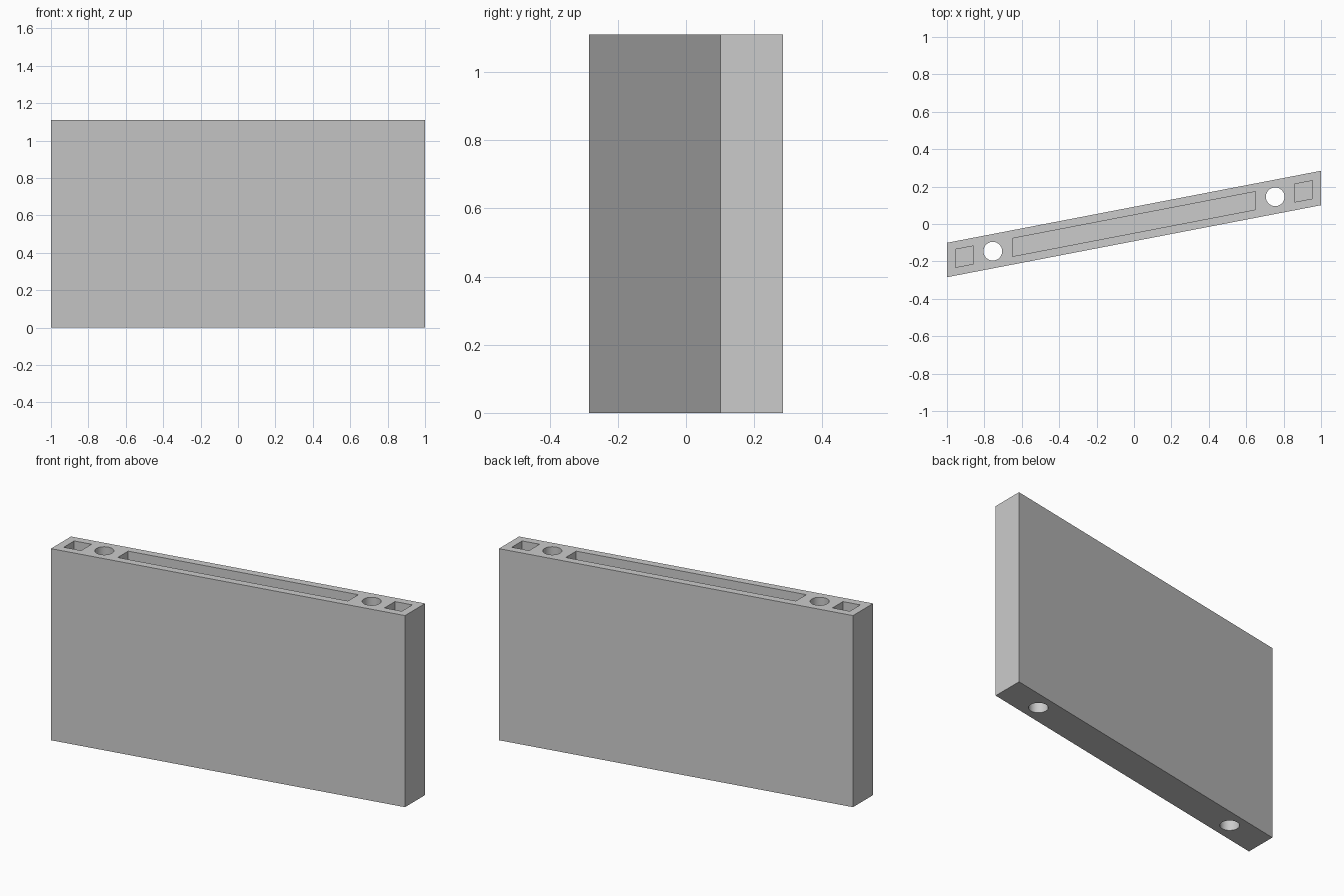
import bpy
import bmesh
from math import cos, sin, pi

if "Cube" in bpy.data.objects:
    bpy.data.objects.remove(bpy.data.objects["Cube"], do_unlink=True)

HEIGHT = 1.11
SLOPE = 0.1925   # sideways skew of the slab along its length
FLOOR = 0.05     # material left under the blind pockets

grey = bpy.data.materials.new("light grey")
grey.use_nodes = True
grey.diffuse_color = (0.6, 0.6, 0.6, 1)
grey.node_tree.nodes["Principled BSDF"].inputs["Base Color"].default_value = (0.6, 0.6, 0.6, 1)


def prism(name, outline, z0, z1):
    """Extrude a flat outline from z0 up to z1."""
    bm = bmesh.new()
    base = bm.faces.new([bm.verts.new((x, y, z0)) for x, y in outline])
    result = bmesh.ops.extrude_face_region(bm, geom=[base])
    top = [v for v in result["geom"] if isinstance(v, bmesh.types.BMVert)]
    bmesh.ops.translate(bm, verts=top, vec=(0, 0, z1 - z0))
    bmesh.ops.recalc_face_normals(bm, faces=bm.faces)
    mesh = bpy.data.meshes.new(name)
    bm.to_mesh(mesh)
    bm.free()
    mesh.materials.append(grey)
    obj = bpy.data.objects.new(name, mesh)
    bpy.context.collection.objects.link(obj)
    return obj


def skewed(x0, x1, half):
    """Parallelogram that follows the slab's skew."""
    return [(x0, SLOPE * x0 - half), (x1, SLOPE * x1 - half),
            (x1, SLOPE * x1 + half), (x0, SLOPE * x0 + half)]


def circle(x, radius, sides=64):
    return [(x + radius * cos(2 * pi * i / sides),
             SLOPE * x + radius * sin(2 * pi * i / sides)) for i in range(sides)]


# Skewed slab
slab = prism("slab", skewed(-1, 1, 0.092), 0, HEIGHT)

# Long central slot, square end pockets and round through holes
cutters = [prism("slot_cutter", skewed(-0.65, 0.65, 0.048), FLOOR, HEIGHT + 0.1)]
for side, label in ((1, "left"), (-1, "right")):
    ends = sorted((side * 0.857, side * 0.955))
    cutters.append(prism(label + "_pocket_cutter", skewed(*ends, 0.048), FLOOR, HEIGHT + 0.1))
    cutters.append(prism(label + "_hole_cutter", circle(side * 0.755, 0.05), -0.1, HEIGHT + 0.1))

bpy.ops.object.select_all(action="DESELECT")
bpy.context.view_layer.objects.active = slab
slab.select_set(True)
for cutter in cutters:
    cutter.hide_render = True
    cut = slab.modifiers.new(cutter.name, "BOOLEAN")
    cut.operation = "DIFFERENCE"
    cut.solver = "EXACT"
    cut.object = cutter
    bpy.ops.object.modifier_apply(modifier=cut.name)
for cutter in cutters:
    bpy.data.objects.remove(cutter, do_unlink=True)

# Smooth round holes with crisp edges
bpy.ops.object.shade_smooth_by_angle(angle=pi / 6)
